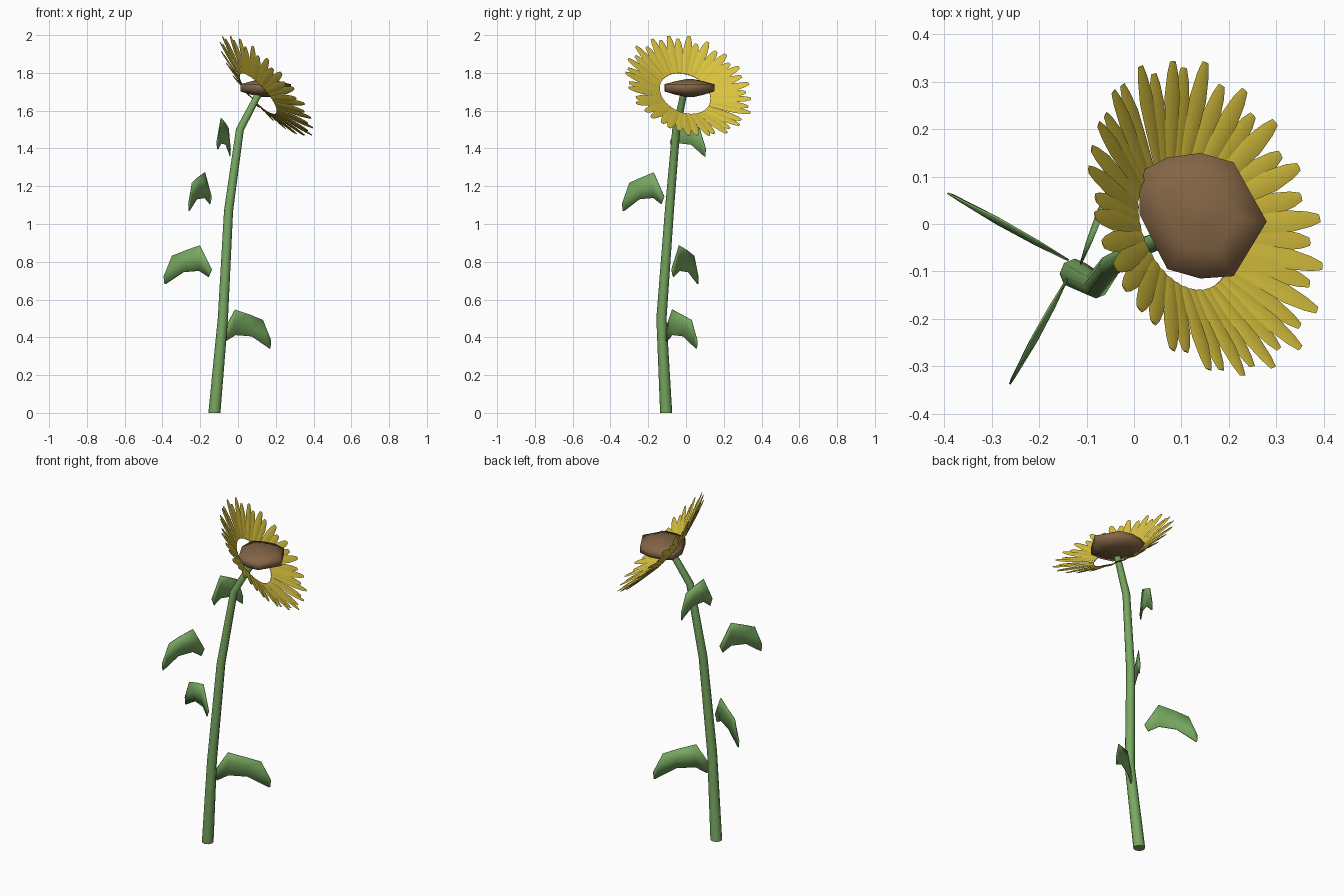
import bpy, bmesh, math, random
from mathutils import Vector

random.seed(4)
cube = bpy.data.objects.get("Cube")
if cube:
    bpy.data.objects.remove(cube, do_unlink=True)


def material(name, rgb):
    m = bpy.data.materials.new(name)
    m.use_nodes = True
    m.diffuse_color = (*rgb, 1)
    bsdf = next(n for n in m.node_tree.nodes if n.type == 'BSDF_PRINCIPLED')
    bsdf.inputs["Base Color"].default_value = (*rgb, 1)
    bsdf.inputs["Roughness"].default_value = 0.8
    return m


GREEN = material("leaf green", (0.19, 0.40, 0.12))
YELLOW = material("petal yellow", (0.72, 0.56, 0.05))
BROWN = material("seed brown", (0.23, 0.13, 0.06))


def loft(bm, rings, closed=True):
    """Skin a list of point rows; closed rows also get end caps."""
    rows = [[bm.verts.new(p) for p in ring] for ring in rings]
    n = len(rows[0])
    for a, b in zip(rows, rows[1:]):
        for i in range(n if closed else n - 1):
            j = (i + 1) % n
            bm.faces.new((a[i], a[j], b[j], b[i]))
    if closed:
        bm.faces.new(rows[0][::-1])
        bm.faces.new(rows[-1])


def finish(name, bm, mat, angle=50):
    bmesh.ops.recalc_face_normals(bm, faces=bm.faces[:])
    me = bpy.data.meshes.new(name)
    bm.to_mesh(me)
    bm.free()
    me.materials.append(mat)
    ob = bpy.data.objects.new(name, me)
    bpy.context.collection.objects.link(ob)
    bpy.ops.object.select_all(action='DESELECT')
    ob.select_set(True)
    bpy.context.view_layer.objects.active = ob
    bpy.ops.object.shade_smooth_by_angle(angle=math.radians(angle))
    return ob


# Stem: tapered eight-sided tube along a bent path
path = [Vector(p) for p in ((-0.125, -0.105, 0), (-0.08, -0.13, 0.5), (-0.05, -0.088, 1.07),
                            (0.01, -0.052, 1.5), (0.11, -0.012, 1.69))]
radii = (0.032, 0.027, 0.024, 0.021, 0.018)
rings = []
for k, (p, r) in enumerate(zip(path, radii)):
    t = (path[min(k + 1, 4)] - path[max(k - 1, 0)]).normalized() if k else Vector((0, 0, 1))
    side = Vector((0, 1, 0)).cross(t).normalized()
    other = t.cross(side)
    rings.append([p + r * (side * math.cos(a) + other * math.sin(a))
                  for a in (i * math.tau / 8 for i in range(8))])
bm = bmesh.new()
loft(bm, rings)
finish("stem", bm, GREEN)

# Seed head: uneven flattened disc, lying level
outline = [(0.28, 0.005), (0.21, 0.13), (0.14, 0.15), (0.07, 0.14), (0.012, 0.11),
           (0.012, 0.02), (0.07, -0.095), (0.14, -0.115), (0.21, -0.11)]
cx, cy = 0.145, 0.02
profile = [(0.15, 1.672), (0.55, 1.684), (1, 1.702), (1, 1.74), (0.55, 1.756), (0.15, 1.767)]
bm = bmesh.new()
loft(bm, [[(cx + s * (x - cx), cy + s * (y - cy), z) for x, y in outline] for s, z in profile])
finish("seed_head", bm, BROWN, 80)

# Petals: shallow tilted cone of slim diamond-section blades
normal = Vector((0.71, 0.29, 0.64)).normalized()
hub = Vector((0.107, -0.005, 1.69))
u = Vector((0, 1, 0)) - normal * normal.y
u.normalize()
v = normal.cross(u)
COUNT = 40
INNER = 0.14
stations = [(0, 0.013), (0.35, 0.02), (0.65, 0.024), (0.88, 0.017), (1, 0.009)]
bm = bmesh.new()
for i in range(COUNT):
    a = (i + random.uniform(-0.12, 0.12)) * math.tau / COUNT
    out = u * math.cos(a) + v * math.sin(a)
    across = normal.cross(out)
    length = (0.21, 0.19)[i % 2] + random.uniform(-0.008, 0.008)
    rise = (0.066, 0.052)[i % 2]
    rings = []
    for t, w in stations:
        c = hub + out * (INNER + length * t) + normal * (rise * t)
        h = 0.2 * w
        rings.append([c - across * w, c + normal * h, c + across * w, c - normal * h])
    loft(bm, rings)
finish("petals", bm, YELLOW, 40)

# Leaves: upright plates, (lower along, upper along, lower height, upper height)
section = [(0.07, 0.0, 0.037, 0.077), (0.27, 0.26, 0.07, 0.205),
           (0.6, 0.56, 0.063, 0.178), (0.96, 0.83, 0.0, 0.15), (0.985, 1.0, 0.0, 0.04)]


def leaf(name, start, end, z):
    s, e = Vector((*start, z)), Vector((*end, z))
    along = e - s
    side = Vector((-along.y, along.x, 0)).normalized()
    rows = []
    for low, top, z0, z1 in section:
        p = s + along * low + Vector((0, 0, z0))
        q = s + along * top + Vector((0, 0, z1))
        bulge = 0.006 * math.sin(math.pi * (low + top) / 2)
        rows.append([p - side * bulge, (p + q) / 2 + side * bulge, q - side * bulge])
    bm = bmesh.new()
    loft(bm, rows, closed=False)
    ob = finish(name, bm, GREEN)
    mod = ob.modifiers.new("thickness", 'SOLIDIFY')
    mod.thickness = 0.004
    mod.offset = 0


leaf("leaf_lowest", (-0.085, -0.115), (0.175, 0.06), 0.342)
leaf("leaf_low", (-0.138, -0.077), (-0.393, 0.065), 0.682)
leaf("leaf_high", (-0.14, -0.115), (-0.262, -0.338), 1.068)
leaf("leaf_highest", (-0.113, -0.085), (-0.04, 0.105), 1.357)
